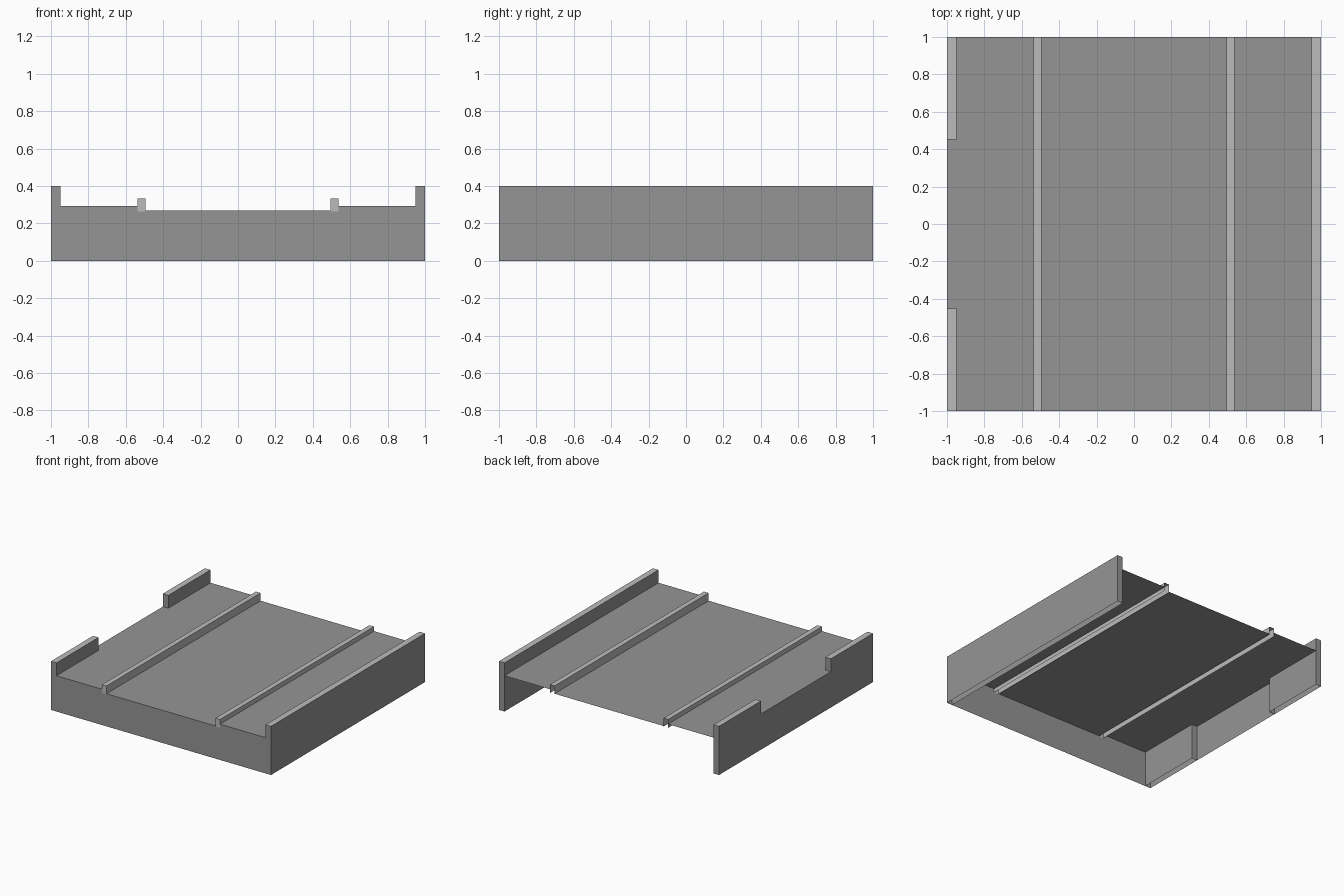
import bpy, bmesh

if "Cube" in bpy.data.objects:
    bpy.data.objects.remove(bpy.data.objects["Cube"])


def material(name, v):
    m = bpy.data.materials.new(name)
    m.diffuse_color = (v, v, v, 1)
    m.use_nodes = True
    m.node_tree.nodes["Principled BSDF"].inputs["Base Color"].default_value = m.diffuse_color
    return m


DARK = material("dark grey", 0.30)
LIGHT = material("light grey", 0.50)

H = 0.40        # wall height
WALL_X = 0.95   # inner face of the walls
GAP = 0.453     # half length of the opening in the left wall
RAIL_IN, RAIL_OUT = 0.495, 0.537
MID_Z, SIDE_Z = 0.268, 0.294   # floor heights


def finish(name, bm, mats):
    me = bpy.data.meshes.new(name)
    bm.to_mesh(me)
    bm.free()
    for m in mats:
        me.materials.append(m)
    ob = bpy.data.objects.new(name, me)
    bpy.context.collection.objects.link(ob)


def sheet(name, pts, mat=DARK):
    """Single flat panel."""
    bm = bmesh.new()
    bm.faces.new([bm.verts.new(p) for p in pts])
    finish(name, bm, [mat])


def shell(name, lo, hi, mats, open_back=False):
    """Box without a bottom; the top face takes the last material."""
    bm = bmesh.new()
    bmesh.ops.create_cube(bm, size=1)
    for v in bm.verts:
        v.co = [(a + b) / 2 + c * (b - a) for a, b, c in zip(lo, hi, v.co)]
    bm.normal_update()
    gone = [f for f in bm.faces
            if f.normal.z < -0.5 or (open_back and f.normal.y > 0.5)]
    bmesh.ops.delete(bm, geom=gone, context='FACES')
    for f in bm.faces:
        f.material_index = len(mats) - 1 if f.normal.z > 0.5 else 0
    finish(name, bm, mats)


def floor(name, x0, x1, z):
    sheet(name, [(x0, -1, z), (x1, -1, z), (x1, 1, z), (x0, 1, z)])


# Side walls, hollow from below, with light top edges
shell("right_wall", (WALL_X, -1, 0), (1, 1, H), [DARK, LIGHT])
shell("left_wall_front", (-1, -1, 0), (-WALL_X, -GAP, H), [DARK, LIGHT])
shell("left_wall_back", (-1, GAP, 0), (-WALL_X, 1, H), [DARK, LIGHT])

# Thin panel and floor strip in the left opening
sheet("left_gap_panel", [(-1, GAP, 0), (-1, -GAP, 0),
                         (-1, -GAP, SIDE_Z), (-1, GAP, SIDE_Z)])
sheet("left_gap_floor", [(-1, -GAP, SIDE_Z), (-WALL_X, -GAP, SIDE_Z),
                         (-WALL_X, GAP, SIDE_Z), (-1, GAP, SIDE_Z)])

# Floors
floor("middle_floor", -RAIL_IN, RAIL_IN, MID_Z)
floor("left_floor", -WALL_X, -RAIL_OUT, SIDE_Z)
floor("right_floor", RAIL_OUT, WALL_X, SIDE_Z)

# Kerb rails: open channels between the floor levels
for side, x0, x1 in (("left", -RAIL_OUT, -RAIL_IN), ("right", RAIL_IN, RAIL_OUT)):
    shell(side + "_rail", (x0, -1, 0.263), (x1, 1, 0.332), [LIGHT],
          open_back=True)

# Front panel following the floor profile
half = [(WALL_X, 0), (WALL_X, SIDE_Z), (RAIL_OUT, SIDE_Z),
        (RAIL_OUT, 0.263), (RAIL_IN, 0.263), (RAIL_IN, MID_Z)]
profile = half + [(-x, z) for x, z in reversed(half)]
sheet("front_panel", [(x, -1, z) for x, z in reversed(profile)])
